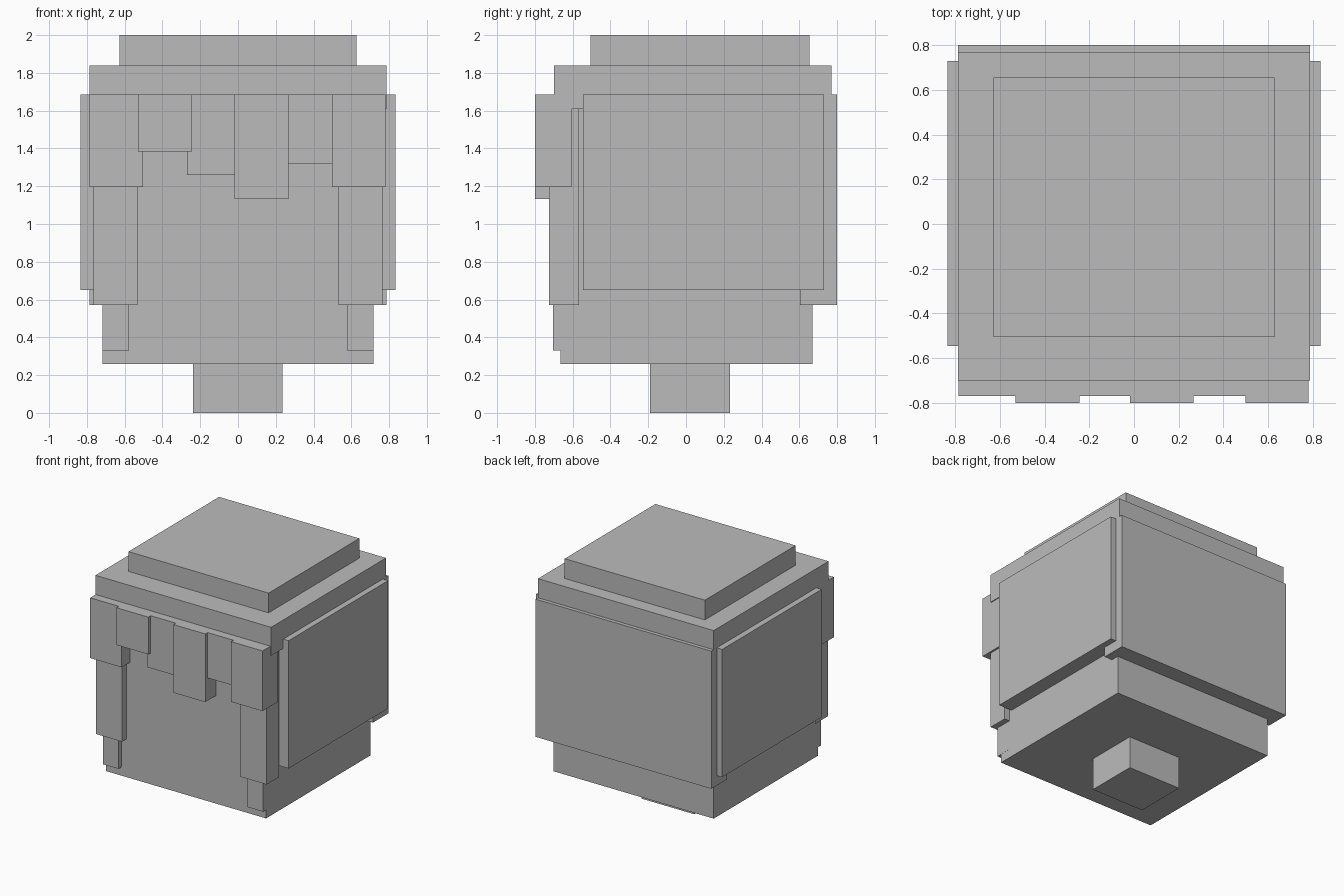
import bpy

grey = bpy.data.materials.new("plain_grey")
grey.diffuse_color = (0.5, 0.5, 0.5, 1.0)


def box(name, x, y, z):
    """Axis-aligned box from (min, max) ranges."""
    bpy.ops.mesh.primitive_cube_add(size=1)
    ob = bpy.context.object
    ob.name = ob.data.name = name
    for v in ob.data.vertices:
        v.co = [r[0] if c < 0 else r[1] for c, r in zip(v.co, (x, y, z))]
    ob.data.materials.append(grey)
    return ob


# Neck and head
box("neck", (-0.237, 0.235), (-0.19, 0.232), (0, 0.30))
box("head", (-0.717, 0.717), (-0.665, 0.67), (0.26, 1.68))

# Stepped hair on top
box("hair_cap", (-0.787, 0.787), (-0.70, 0.77), (1.61, 1.84))
box("hair_crown", (-0.628, 0.628), (-0.505, 0.655), (1.80, 2.0))

# Hair at the back
box("hair_back", (-0.787, 0.787), (0.603, 0.80), (0.57, 1.685))

# Mirrored side hair and sideburns
for side, s in (("left", -1), ("right", 1)):
    def span(a, b):
        return tuple(sorted((a * s, b * s)))
    box("hair_side_" + side, span(0.64, 0.835), (-0.545, 0.73), (0.65, 1.685))
    box("sideburn_" + side, span(0.532, 0.765), (-0.725, -0.567), (0.57, 1.65))
    box("sideburn_tip_" + side, span(0.578, 0.718), (-0.705, -0.58), (0.33, 0.62))

# Fringe locks: x start, x end, front depth, lower end
fringe = [
    (-0.785, -0.503, -0.77, 1.197),
    (-0.53, -0.243, -0.80, 1.383),
    (-0.27, -0.01, -0.77, 1.26),
    (-0.018, 0.267, -0.80, 1.133),
    (0.24, 0.51, -0.77, 1.317),
    (0.498, 0.78, -0.80, 1.197),
]
for i, (x0, x1, front, low) in enumerate(fringe, 1):
    box(f"fringe_lock_{i}", (x0, x1), (front, -0.607), (low, 1.685))
